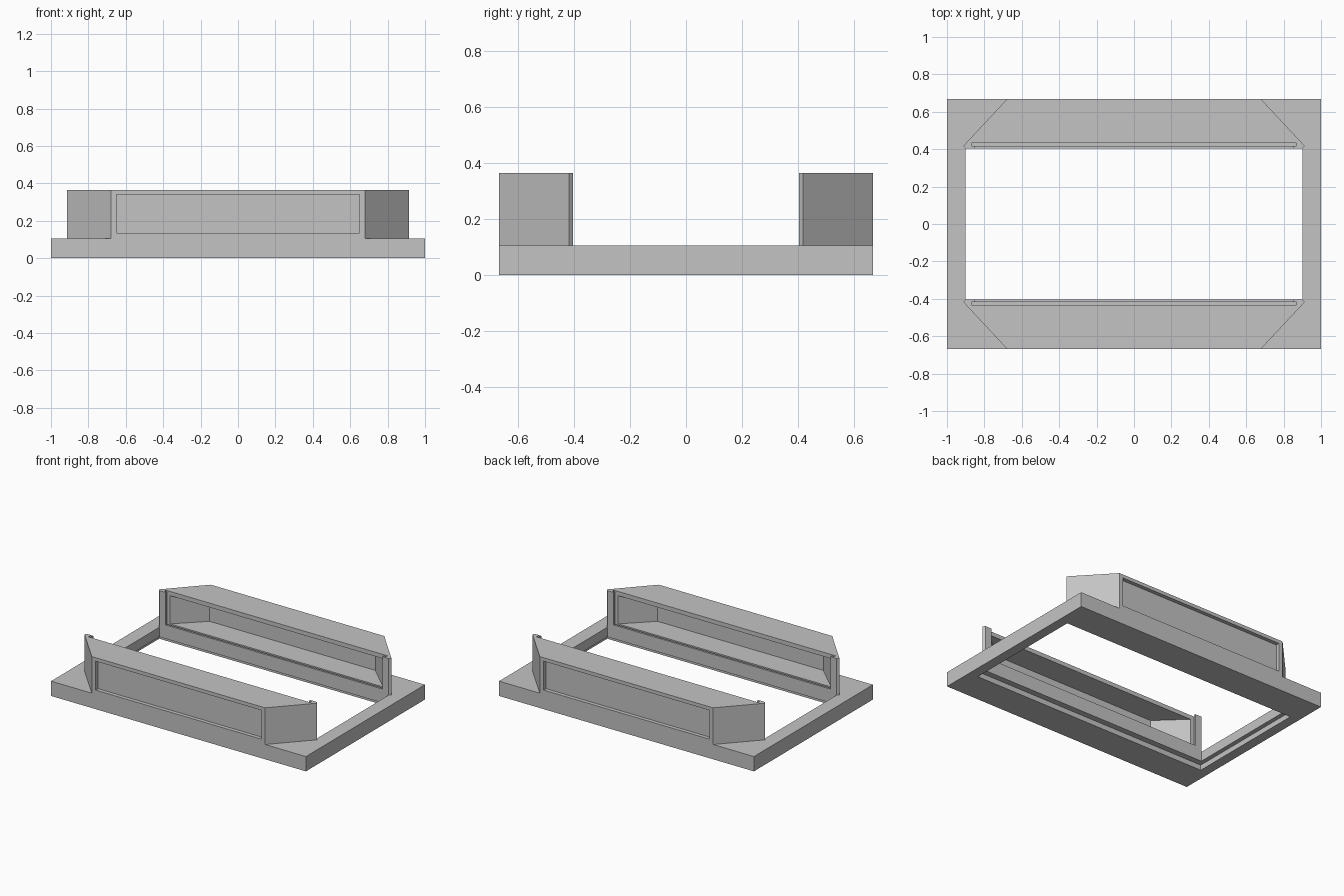
import bpy
import bmesh

cube = bpy.data.objects.get("Cube")
if cube:
    bpy.data.objects.remove(cube, do_unlink=True)

grey = bpy.data.materials.new("plain_grey")
grey.use_nodes = True
colour = (0.55, 0.55, 0.55, 1)
grey.diffuse_color = colour
grey.node_tree.nodes["Principled BSDF"].inputs["Base Color"].default_value = colour


def prism(name, outline, z0, z1):
    """Upright prism over a footprint of (x, y) points."""
    bm = bmesh.new()
    face = bm.faces.new([bm.verts.new((x, y, z0)) for x, y in outline])
    top = bmesh.ops.extrude_face_region(bm, geom=[face])["geom"]
    for v in top:
        if isinstance(v, bmesh.types.BMVert):
            v.co.z = z1
    bmesh.ops.recalc_face_normals(bm, faces=bm.faces)
    mesh = bpy.data.meshes.new(name)
    bm.to_mesh(mesh)
    bm.free()
    mesh.materials.append(grey)
    obj = bpy.data.objects.new(name, mesh)
    bpy.context.collection.objects.link(obj)
    return obj


def box(name, hx, y0, y1, z0, z1):
    return prism(name, [(-hx, y0), (hx, y0), (hx, y1), (-hx, y1)], z0, z1)


def cut(target, cutter):
    """Subtract the cutter, apply, and discard it."""
    mod = target.modifiers.new("cut", "BOOLEAN")
    mod.operation = "DIFFERENCE"
    mod.solver = "EXACT"
    mod.object = cutter
    bpy.context.view_layer.objects.active = target
    bpy.ops.object.modifier_apply(modifier=mod.name)
    bpy.data.objects.remove(cutter, do_unlink=True)


BASE, TOP = 0.105, 0.365

# Base frame with a rabbet underneath
base = box("base_frame", 1, -0.667, 0.667, 0, BASE)
cut(base, box("opening_cutter", 0.9, -0.403, 0.403, -0.1, 0.3))
cut(base, box("rabbet_cutter", 0.93, -0.445, 0.445, -0.1, 0.037))

# Hollow housings with slide-in slots facing the opening
half = [(0.68, 0.667), (0.913, 0.417), (0.9, 0.403), (0.85, 0.403),
        (0.85, 0.417), (0.87, 0.417), (0.87, 0.433)]
for label, s in (("front", -1), ("back", 1)):
    outline = [(x, s * y) for x, y in half]
    outline += [(-x, y) for x, y in reversed(outline)]
    housing = prism(label + "_housing", outline, BASE, TOP)

    cavity = [(0.835, 0.42), (0.835, 0.433), (0.65, 0.61)]
    cavity = [(x, s * y) for x, y in cavity]
    cavity += [(-x, y) for x, y in reversed(cavity)]
    cut(housing, prism("cavity_cutter", cavity, 0.135, 0.335))
    cut(housing, box("panel_cutter", 0.65, s * 0.64, s * 0.8, 0.135, 0.34))

    # Low rail closing the slot at the bottom
    box(label + "_slot_rail", 0.85, s * 0.403, s * 0.417, BASE, 0.135)
